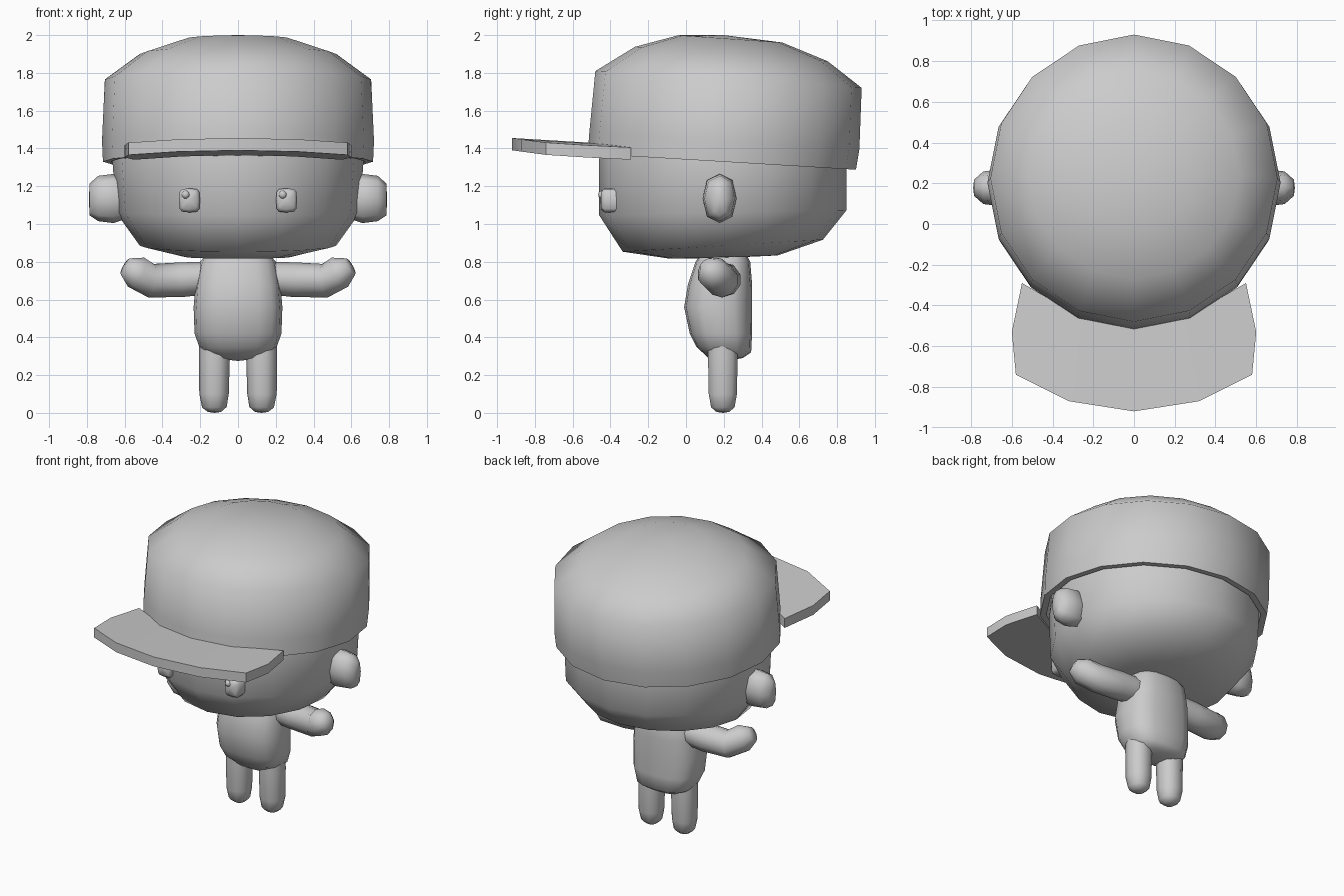
import bpy
import bmesh
import math
from mathutils import Vector

default = bpy.data.objects.get("Cube")
if default:
    bpy.data.objects.remove(default)

GREY = (0.6, 0.6, 0.6, 1)
clay = bpy.data.materials.new("plain grey")
clay.use_nodes = True
clay.diffuse_color = GREY
clay.node_tree.nodes["Principled BSDF"].inputs["Base Color"].default_value = GREY


def finish(name, bm, angle=65):
    """Turn a bmesh into a smooth-shaded object with its material."""
    bmesh.ops.remove_doubles(bm, verts=bm.verts, dist=0.0005)
    bmesh.ops.recalc_face_normals(bm, faces=bm.faces)
    mesh = bpy.data.meshes.new(name)
    bm.to_mesh(mesh)
    bm.free()
    mesh.materials.append(clay)
    ob = bpy.data.objects.new(name, mesh)
    bpy.context.collection.objects.link(ob)
    bpy.ops.object.select_all(action="DESELECT")
    ob.select_set(True)
    bpy.context.view_layer.objects.active = ob
    bpy.ops.object.shade_smooth_by_angle(angle=math.radians(angle))
    return ob


def loft(name, rings, sides, power=1.0, angle=65):
    """Skin rings given as (centre, u axis, v axis); power under 1 squares them."""
    bm = bmesh.new()
    loops = []
    for centre, u, v in rings:
        loop = []
        for i in range(sides):
            a = math.tau * i / sides
            c, s = (math.copysign(abs(t) ** power, t) for t in (math.cos(a), math.sin(a)))
            loop.append(bm.verts.new(centre + u * c + v * s))
        loops.append(loop)
    for low, high in zip(loops, loops[1:]):
        for i in range(sides):
            j = (i + 1) % sides
            bm.faces.new((low[i], low[j], high[j], high[i]))
    for loop in (loops[0], loops[-1]):
        if (loop[0].co - loop[sides // 2].co).length > 0.001:
            bm.faces.new(loop)
    return finish(name, bm, angle)


def level(z, y, rx, ry, tilt=0.0):
    """A horizontal ring, optionally sloping from front to back."""
    return Vector((0, y, z)), Vector((rx, 0, 0)), Vector((0, ry, tilt * ry))


def tube(name, path, sides, flip=1, power=1.0):
    """A limb along points (x, y, z, radius), bent in the front plane."""
    pts = [Vector((p[0] * flip, p[1], p[2])) for p in path]
    rings = []
    for i, p in enumerate(pts):
        along = (pts[min(i + 1, len(pts) - 1)] - pts[max(i - 1, 0)]).normalized()
        u = along.cross(Vector((0, 1, 0))).normalized()
        v = along.cross(u)
        rings.append((p, u * path[i][3], v * path[i][3]))
    return loft(name, rings, sides, power)


# Head
loft("head", [level(0.82, 0.2, 0, 0), level(0.825, 0.2, 0.28, 0.285, 0.03),
              level(0.885, 0.195, 0.52, 0.53, 0.06), level(1.06, 0.195, 0.645, 0.655, 0.02),
              level(1.34, 0.195, 0.665, 0.655), level(1.55, 0.2, 0.64, 0.64)], 16)

# Cap crown, with an inner wall under the rim
loft("cap_crown", [level(1.5, 0.2, 0.66, 0.66, -0.06), level(1.33, 0.19, 0.675, 0.67, -0.06),
                   level(1.33, 0.19, 0.715, 0.71, -0.06), level(1.44, 0.203, 0.72, 0.715, -0.06),
                   level(1.765, 0.225, 0.705, 0.705, -0.063), level(1.9, 0.24, 0.52, 0.51, -0.075),
                   level(1.98, 0.235, 0.28, 0.275, -0.07), level(2.0, 0.2, 0, 0)], 16)

# Cap brim: a gently arched slab
half = [[(0, -0.47), (0.29, -0.44), (0.55, -0.29)],
        [(0, -0.7), (0.31, -0.66), (0.6, -0.53)],
        [(0, -0.92), (0.32, -0.87), (0.58, -0.74)]]
bm = bmesh.new()
grid = []
for row in half:
    full = [(-x, y) for x, y in row[:0:-1]] + row
    grid.append([bm.verts.new((x, y, 1.4 - 0.06 * y - 0.04 * x * x)) for x, y in full])
for near, far in zip(grid, grid[1:]):
    for i in range(len(near) - 1):
        bm.faces.new((near[i], far[i], far[i + 1], near[i + 1]))
slab = bmesh.ops.extrude_face_region(bm, geom=list(bm.faces), use_keep_orig=True)
lower = [g for g in slab["geom"] if isinstance(g, bmesh.types.BMVert)]
bmesh.ops.translate(bm, verts=lower, vec=(0, 0, -0.065))
finish("cap_brim", bm, 40)

# Torso
loft("torso", [level(0.275, 0.2, 0, 0), level(0.29, 0.21, 0.13, 0.09),
               level(0.335, 0.2, 0.2, 0.145, -0.1), level(0.42, 0.185, 0.23, 0.165),
               level(0.56, 0.17, 0.235, 0.18), level(0.68, 0.18, 0.225, 0.17),
               level(0.8, 0.195, 0.2, 0.145), level(0.86, 0.2, 0.15, 0.11)], 16, 0.75)

for side, flip in (("left", 1), ("right", -1)):
    # Ears
    ear = []
    for x, z, ry, rz in ((0.6, 1.135, 0.07, 0.11), (0.66, 1.135, 0.09, 0.13),
                         (0.74, 1.135, 0.08, 0.12), (0.785, 1.13, 0.04, 0.085), (0.79, 1.13, 0, 0)):
        ear.append((Vector((x * flip, 0.178, z)), Vector((0, ry, 0)), Vector((0, 0, rz))))
    loft(side + "_ear", ear, 8, 0.85)

    # Arms
    tube(side + "_arm", [(0.14, 0.2, 0.715, 0.085), (0.3, 0.2, 0.705, 0.092),
                         (0.46, 0.19, 0.7, 0.09), (0.54, 0.14, 0.745, 0.088),
                         (0.595, 0.12, 0.775, 0.05), (0.6, 0.12, 0.78, 0)], 10, flip)

    # Legs
    tube(side + "_leg", [(0.125, 0.195, 0.4, 0.08), (0.125, 0.195, 0.3, 0.082),
                         (0.127, 0.195, 0.1, 0.078), (0.125, 0.195, 0.03, 0.065),
                         (0.125, 0.195, 0.005, 0.035), (0.125, 0.195, 0.0, 0)], 10, flip, 0.9)

    # Eyes: rounded blocks, each with a small round glint
    eye = []
    for y, rx, rz in ((-0.36, 0.056, 0.064), (-0.43, 0.056, 0.064), (-0.45, 0.042, 0.048), (-0.452, 0, 0)):
        eye.append((Vector((0.257 * flip, y, 1.125)), Vector((rx, 0, 0)), Vector((0, 0, rz))))
    loft(side + "_eye", eye, 12, 0.5)
    bm = bmesh.new()
    bmesh.ops.create_uvsphere(bm, u_segments=10, v_segments=6, radius=0.022)
    bmesh.ops.translate(bm, verts=bm.verts, vec=(0.257 * flip - 0.02, -0.443, 1.155))
    finish(side + "_eye_glint", bm)
